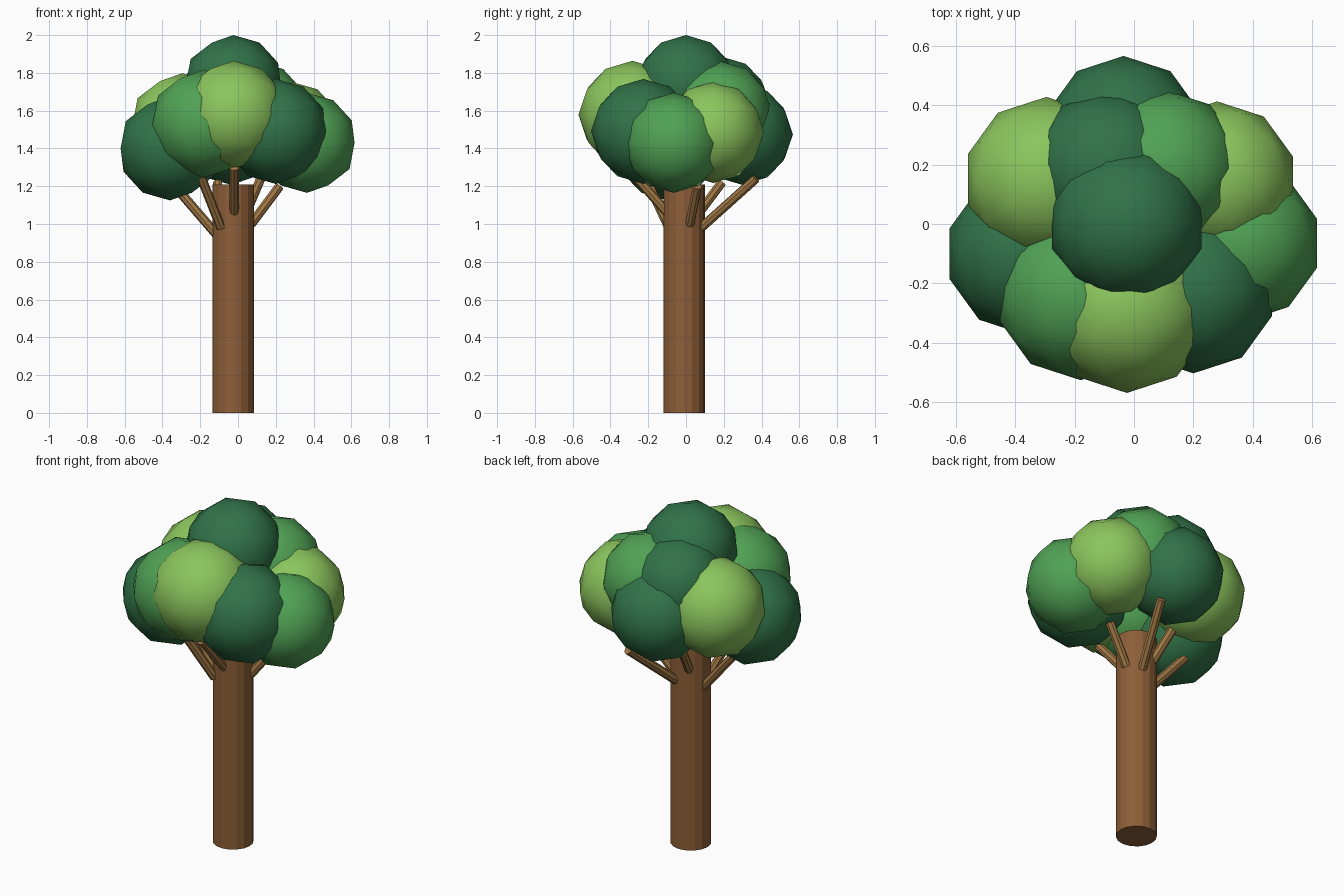
import bpy
from mathutils import Vector

if "Cube" in bpy.data.objects:
    bpy.data.objects.remove(bpy.data.objects["Cube"])


def material(name, color):
    m = bpy.data.materials.new(name)
    m.diffuse_color = (*color, 1)
    m.use_nodes = True
    m.node_tree.nodes["Principled BSDF"].inputs["Base Color"].default_value = m.diffuse_color
    return m


BARK = material("bark", (0.27, 0.115, 0.04))
TWIG = material("light_bark", (0.36, 0.19, 0.06))
DARK = material("dark_leaf", (0.03, 0.17, 0.065))
MID = material("mid_leaf", (0.08, 0.36, 0.09))
LIGHT = material("light_leaf", (0.26, 0.56, 0.11))


def finish(name, mat, angle):
    ob = bpy.context.object
    ob.name = name
    ob.data.materials.append(mat)
    bpy.ops.object.shade_smooth_by_angle(angle=angle)
    return ob


def rod(name, start, end, radius, sides, mat):
    a, b = Vector(start), Vector(end)
    bpy.ops.mesh.primitive_cylinder_add(vertices=sides, radius=radius,
                                        depth=(b - a).length, location=(a + b) / 2)
    ob = finish(name, mat, 0.3)
    ob.rotation_mode = 'QUATERNION'
    ob.rotation_quaternion = (b - a).to_track_quat('Z', 'Y')


# Trunk
rod("trunk", (-0.025, -0.01, 0), (-0.025, -0.01, 1.21), 0.11, 16, BARK)

# Branches: from the trunk out to the foliage
branches = [
    ((-0.02, -0.09, 1.05), (-0.02, -0.31, 1.30)),
    ((-0.09, -0.09, 0.98), (-0.20, -0.22, 1.26)),
    ((-0.11, 0.00, 0.94), (-0.36, 0.03, 1.23)),
    ((0.07, 0.02, 1.00), (0.22, 0.06, 1.20)),
    ((0.01, 0.08, 0.98), (0.12, 0.37, 1.24)),
    ((-0.07, 0.07, 1.06), (-0.11, 0.19, 1.22)),
]
for i, (a, b) in enumerate(branches):
    rod(f"branch_{i + 1}", a, b, 0.025, 8, TWIG)

# Foliage clumps: x, y, z, radius, colour
clumps = [
    (-0.025, 0.00, 1.735, 0.265, DARK),
    (-0.024, -0.283, 1.578, 0.286, LIGHT),
    (-0.18, -0.24, 1.53, 0.286, MID),
    (-0.36, -0.10, 1.40, 0.275, DARK),
    (-0.295, 0.15, 1.52, 0.278, LIGHT),
    (0.28, 0.145, 1.485, 0.268, LIGHT),
    (0.365, -0.065, 1.43, 0.265, MID),
    (0.20, -0.225, 1.49, 0.278, DARK),
    (-0.035, 0.298, 1.475, 0.268, DARK),
    (-0.09, 0.185, 1.625, 0.262, DARK),
    (0.10, 0.188, 1.595, 0.265, MID),
]
for i, (x, y, z, r, mat) in enumerate(clumps):
    bpy.ops.mesh.primitive_ico_sphere_add(subdivisions=2, radius=r, location=(x, y, z))
    finish(f"leaf_clump_{i + 1}", mat, 1.2)
